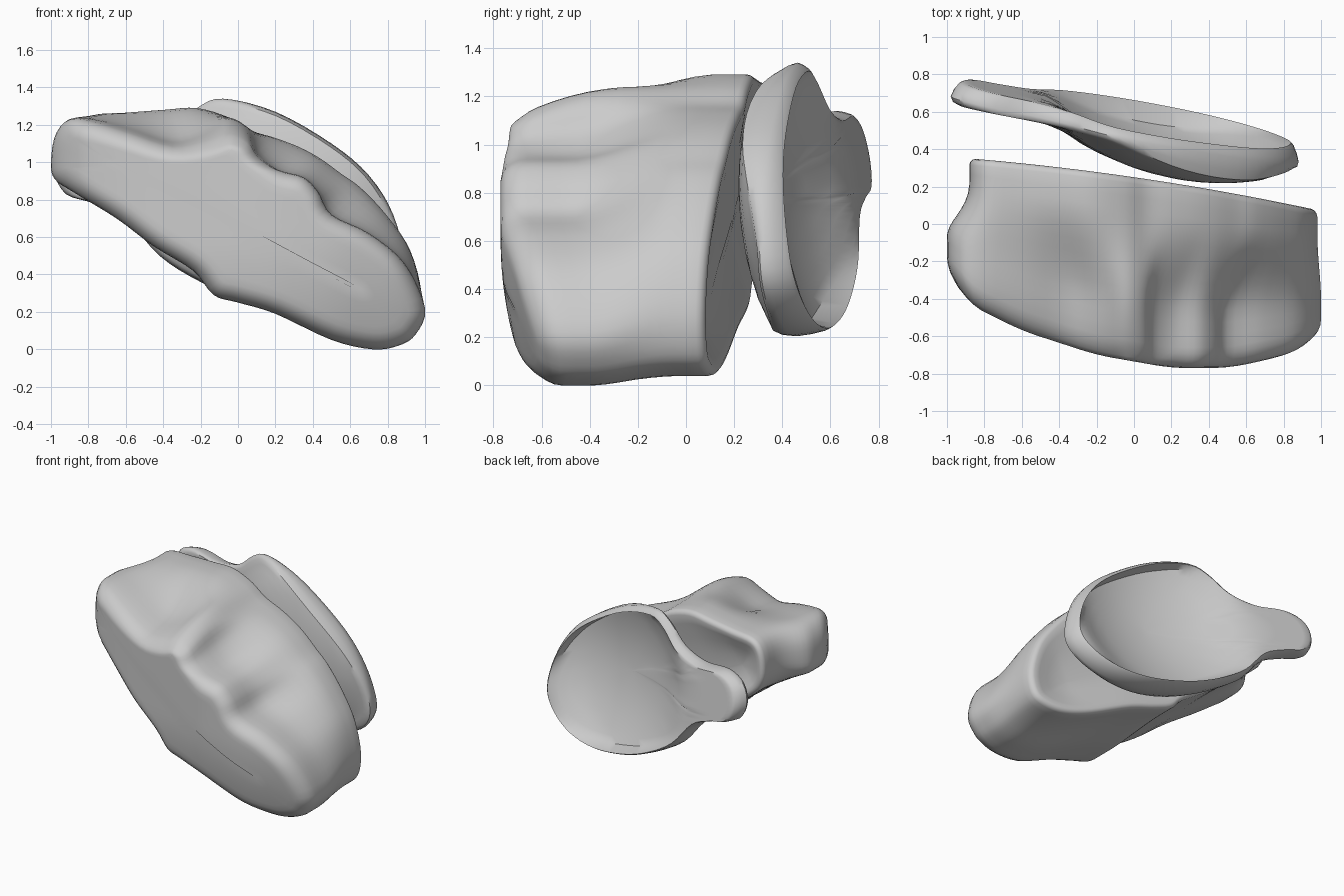
import bpy, bmesh, math
from mathutils import Vector

if "Cube" in bpy.data.objects:
    bpy.data.objects.remove(bpy.data.objects["Cube"])


def smooth_loop(pts, n):
    """Closed Catmull-Rom resampling of 2D points."""
    pts = [Vector(p) for p in pts]
    out, m = [], len(pts)
    for i in range(m):
        a, b, c, d = (pts[(i + k) % m] for k in (-1, 0, 1, 2))
        for j in range(n):
            t = j / n
            out.append(0.5 * (2 * b + (c - a) * t + (2 * a - 5 * b + 4 * c - d) * t * t
                              + (3 * b - a - 3 * c + d) * t ** 3))
    return out


def interp(table, x):
    for (x0, y0), (x1, y1) in zip(table, table[1:]):
        if x <= x1:
            t = max(0, (x - x0) / (x1 - x0))
            return y0 + (y1 - y0) * t
    return table[-1][1]


def inset(loop, d):
    n, out = len(loop), []
    for i, p in enumerate(loop):
        t = (loop[(i + 2) % n] - loop[i - 2]).normalized()
        out.append(p + Vector((t.y, -t.x)) * d)
    return out


def loft(name, rings):
    bm = bmesh.new()
    vs = [[bm.verts.new(p) for p in r] for r in rings]
    n = len(vs[0])
    for a, b in zip(vs, vs[1:]):
        for i in range(n):
            bm.faces.new((a[i], a[(i + 1) % n], b[(i + 1) % n], b[i]))
    bm.faces.new(vs[0])
    bm.faces.new(vs[-1][::-1])
    bmesh.ops.recalc_face_normals(bm, faces=bm.faces)
    me = bpy.data.meshes.new(name)
    bm.to_mesh(me)
    bm.free()
    ob = bpy.data.objects.new(name, me)
    bpy.context.collection.objects.link(ob)
    bpy.ops.object.select_all(action='DESELECT')
    ob.select_set(True)
    bpy.context.view_layer.objects.active = ob
    bpy.ops.object.shade_smooth_by_angle(angle=math.radians(45))
    return ob


# Grooved block: front and back outlines (x, z), matched point for point
front = [(-1, 1.0), (-.97, 1.16), (-.86, 1.24), (-.6, 1.19), (-.35, 1.12), (-.18, 1.17), (-.05, 1.24),
         (.05, 1.19), (.11, 1.06), (.22, .96), (.35, .92), (.43, .84), (.50, .72), (.70, .62), (.89, .46),
         (1, .22), (.95, .08), (.86, .02), (.72, 0), (.5, .05), (.2, .19), (0, .25), (-.13, .29),
         (-.24, .42), (-.45, .55), (-.65, .70), (-.88, .84), (-.98, .91)]
back = [(-.88, 1.02), (-.86, 1.17), (-.78, 1.25), (-.6, 1.265), (-.4, 1.28), (-.22, 1.29), (-.05, 1.24),
        (.07, 1.17), (.2, 1.13), (.33, 1.08), (.44, 1.02), (.55, .94), (.66, .86), (.8, .71), (.92, .53),
        (.98, .3), (.95, .13), (.86, .06), (.7, .04), (.5, .09), (.2, .22), (0, .28), (-.13, .33),
        (-.22, .42), (-.45, .57), (-.62, .71), (-.78, .83), (-.85, .91)]
F, B = smooth_loop(front, 4), smooth_loop(back, 4)
front_y = [(-1, -.24), (-.9, -.42), (-.6, -.57), (-.2, -.70), (.2, -.77), (.5, -.77), (.9, -.69), (1, -.64)]


def y_front(x):
    return sum(interp(front_y, x + d) for d in (-.08, -.04, 0, .04, .08)) / 5


def y_back(x):
    return .215 - .145 * x + .035 * max(0, 1 - x * x)


def to_spine(p, f):
    a, d = Vector((-.65, 1.0)), Vector((1.3, -.68))
    t = min(1, max(0, (p - a).dot(d) / d.length_squared))
    return p.lerp(a + d * t, f)


def warp(p):
    """Slope the top down and the lower front back, towards the front."""
    x, y, z = p
    k = min(1, max(0, (-.2 - y) / .5))
    if z > .95:
        z = .95 + (z - .95) * (1 - .42 * k * k)
    y += .32 * k * max(0, .6 - z) ** 2
    return x, y, z


rings = []
R, r = .11, .035
fc = inset(F, R * .8)
for f in (.96, .7, .4, .15):
    rings.append([(q.x, y_front(q.x), q.y) for q in (to_spine(p, f) for p in fc)])
for k in range(6):
    a = math.radians(90 * k / 5)
    lp = inset(F, R * .8 * (1 - math.sin(a)))
    rings.append([(p.x, y_front(p.x) + R * (1 - math.cos(a)), p.y) for p in lp])
for k in range(1, 13):
    t = k / 12
    w = min(1, max(0, (t - .2) / .65))
    w = w * w * (3 - 2 * w)
    ring = []
    for p, q in zip(F, B):
        s = p.lerp(q, w)
        y0, y1 = y_front(s.x) + R, y_back(s.x) - r
        ring.append((s.x, y0 + (y1 - y0) * t, s.y))
    rings.append(ring)
for k in range(1, 4):
    a = math.radians(30 * k)
    lp = inset(B, r * (1 - math.cos(a)))
    rings.append([(p.x, y_back(p.x) - r + r * math.sin(a), p.y) for p in lp])
bc = inset(B, r)
for f, dip in ((.15, .012), (.4, .035), (.7, .055), (.96, .06)):
    rings.append([(q.x, y_back(q.x) - dip, q.y) for q in (to_spine(p, f) for p in bc)])
loft("grooved_block", [[warp(p) for p in ring] for ring in rings])

# Shallow bowl with side tab
rim = [(.88, .48), (.83, .72), (.7, .93), (.5, 1.1), (.2, 1.27), (-.08, 1.34), (-.22, 1.29), (-.37, 1.17),
       (-.57, 1.12), (-.8, 1.14), (-.94, 1.08), (-.98, .95), (-.92, .83), (-.77, .78), (-.6, .70),
       (-.42, .5), (-.2, .36), (.05, .26), (.35, .205), (.6, .23), (.79, .33)]
rim = smooth_loop(rim, 4)
centre = Vector((.2, .76))


def bowl_ring(scale, u, depth):
    """u runs from the convex front plane (0) to the open rim plane (1)."""
    ring = []
    for p in rim:
        q = centre + (p - centre) * scale
        y0 = .495 - .2 * q.x - .05 * q.y
        y1 = .715 - .23 * q.x - .17 * q.y
        cup = max(0, 1 - ((q - centre).length / .68) ** 2)
        cup = cup * min(1, .5 + cup)
        ring.append((q.x, y0 + (y1 - y0) * u - depth * cup, q.y))
    return ring


outer = [bowl_ring(s, 0, .17) for s in (.04, .2, .35, .5, .62, .74, .84, .91, .96)]
edge = [bowl_ring(.99, .1, .1), bowl_ring(1, .3, 0), bowl_ring(.985, .6, 0), bowl_ring(.96, .9, 0),
        bowl_ring(.94, 1, 0)]
inner = [bowl_ring(s, 1, .2) for s in (.9, .82, .72, .6, .48, .35, .2, .04)]
loft("tabbed_bowl", outer + edge + inner)
